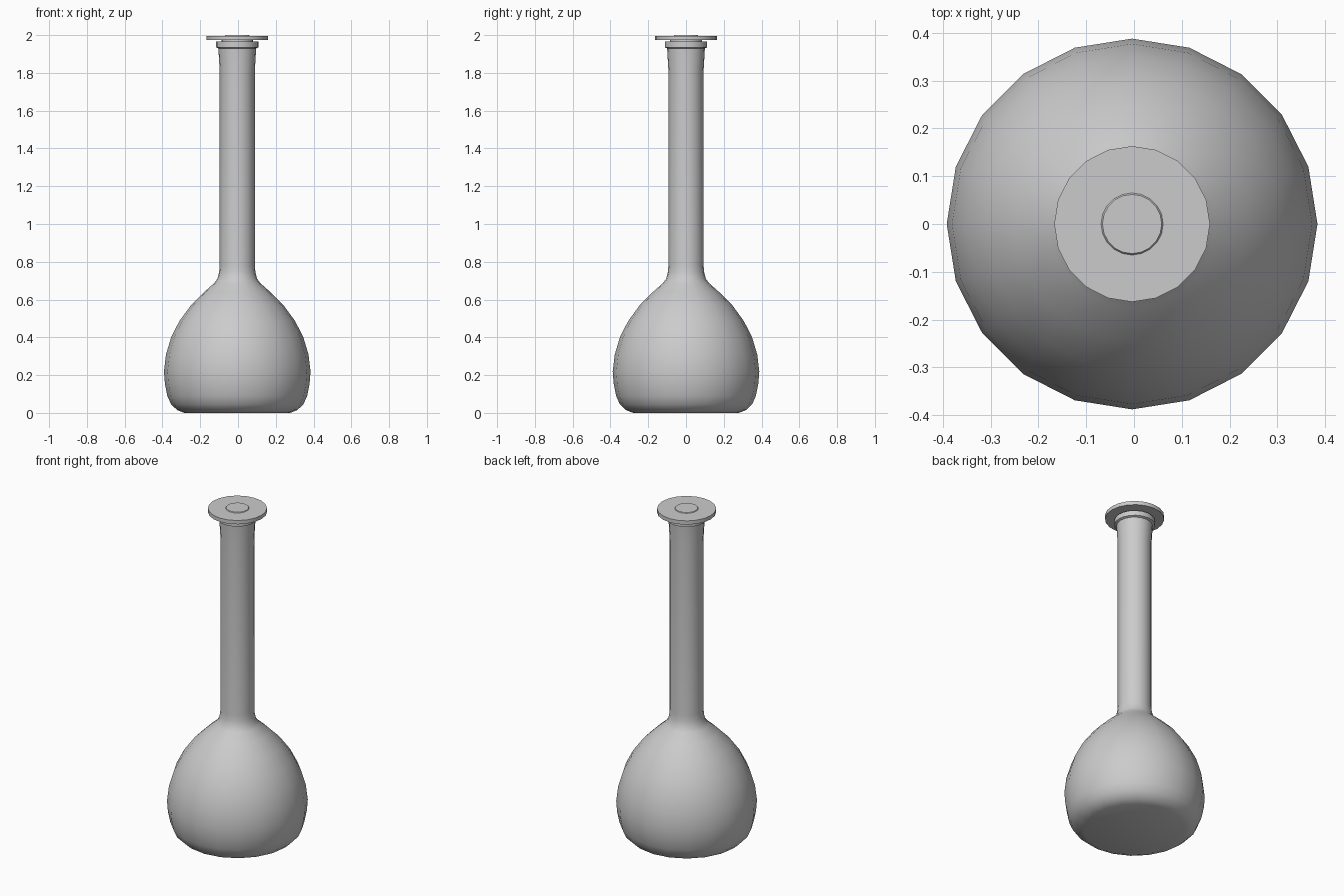
import bpy, bmesh
from math import cos, sin, tau, radians

if "Cube" in bpy.data.objects:
    bpy.data.objects.remove(bpy.data.objects["Cube"])

SIDES = 20
CENTRE_X = -0.004


def lathe(name, profile, angle):
    """Revolve (radius, z) points about z; zero-radius points become poles."""
    bm = bmesh.new()
    rings = []
    for r, z in profile:
        n = SIDES if r > 0 else 1
        rings.append([bm.verts.new((r * cos(tau * i / SIDES), r * sin(tau * i / SIDES), z))
                      for i in range(n)])
    for a, b in zip(rings, rings[1:]):
        for i in range(SIDES):
            j = (i + 1) % SIDES
            corners = [a[i % len(a)], a[j % len(a)], b[j % len(b)], b[i % len(b)]]
            bm.faces.new(list(dict.fromkeys(corners)))
    bmesh.ops.recalc_face_normals(bm, faces=bm.faces)
    mesh = bpy.data.meshes.new(name)
    bm.to_mesh(mesh)
    bm.free()
    obj = bpy.data.objects.new(name, mesh)
    obj.location.x = CENTRE_X
    bpy.context.collection.objects.link(obj)
    bpy.ops.object.select_all(action='DESELECT')
    obj.select_set(True)
    bpy.context.view_layer.objects.active = obj
    bpy.ops.object.shade_smooth_by_angle(angle=radians(angle))
    return obj


# Flask: outer bulb and neck, rim, then the inner wall back to the floor
lathe("flask", [
    (0, 0), (0.28, 0), (0.318, 0.015), (0.35, 0.045), (0.37, 0.09),
    (0.383, 0.155), (0.388, 0.22), (0.377, 0.31), (0.35, 0.4),
    (0.307, 0.485), (0.245, 0.57), (0.175, 0.64), (0.122, 0.687),
    (0.105, 0.71), (0.096, 0.745), (0.093, 0.78), (0.093, 1.81),
    (0.1, 1.93), (0.112, 1.935), (0.112, 1.965),
    (0.085, 1.965), (0.078, 1.81), (0.078, 0.73), (0.1, 0.685),
    (0.165, 0.625), (0.23, 0.56), (0.29, 0.48), (0.333, 0.395),
    (0.36, 0.31), (0.37, 0.22), (0.355, 0.1), (0.31, 0.035),
    (0.27, 0.02), (0, 0.02)], 40)

# Stopper: tapered plug, flat cap disc and small raised button
lathe("stopper", [
    (0, 1.8), (0.076, 1.8), (0.084, 1.965), (0.084, 1.973),
    (0.163, 1.973), (0.163, 1.996), (0.065, 1.996), (0.062, 2.0), (0, 2.0)], 30)
